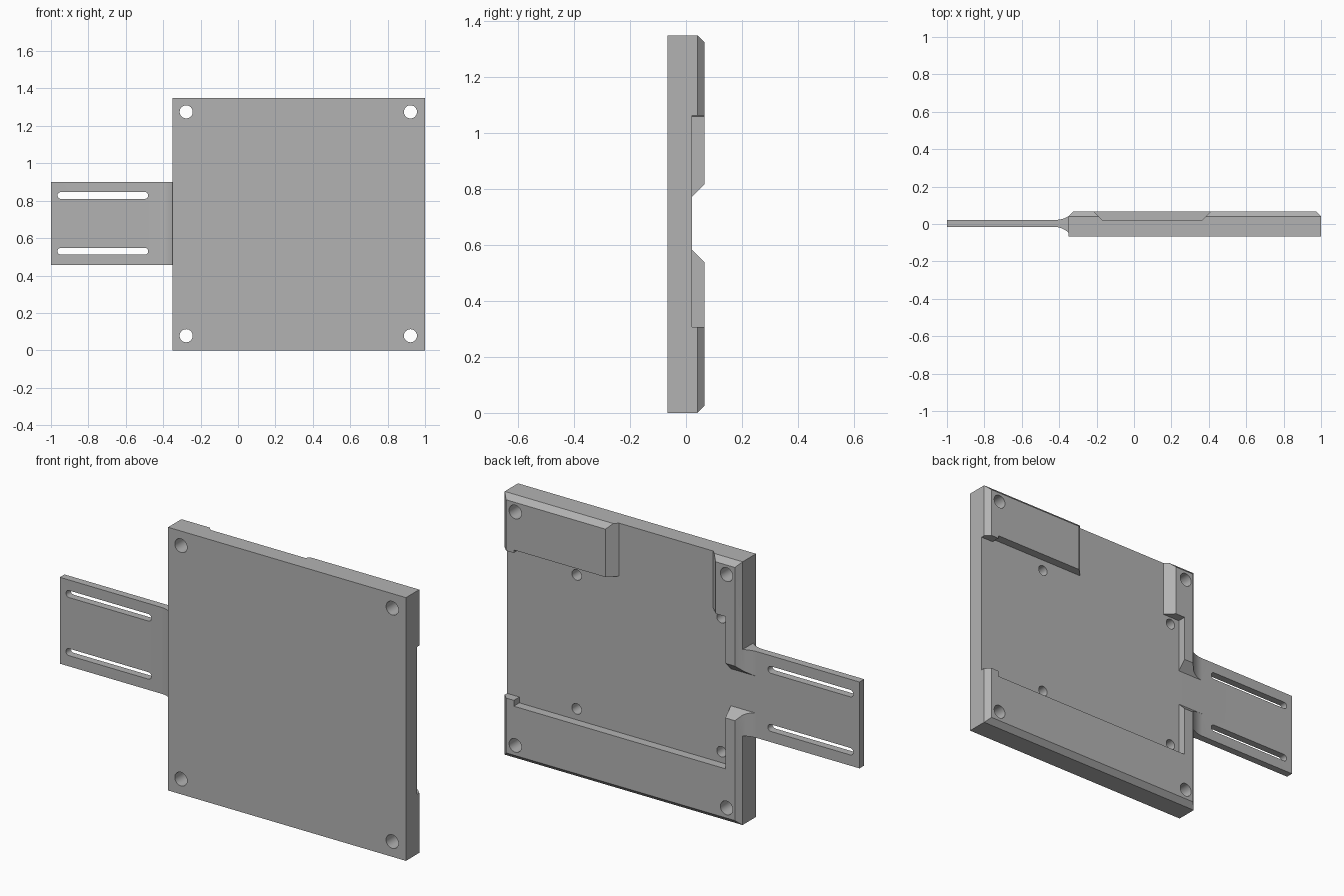
import bpy
import bmesh
import math
from mathutils import Vector

if "Cube" in bpy.data.objects:
    bpy.data.objects.remove(bpy.data.objects["Cube"], do_unlink=True)

grey = bpy.data.materials.new("plain_grey")
grey.use_nodes = True
grey.diffuse_color = (0.45, 0.45, 0.45, 1)
grey.node_tree.nodes["Principled BSDF"].inputs["Base Color"].default_value = (0.45, 0.45, 0.45, 1)

FRONT, FLOOR, BACK = -0.067, 0.022, 0.067
HEIGHT, LEFT, RIGHT = 1.35, -0.35, 1.0


def prism(name, outline, axis, start, end):
    """Extrude a 2D outline along x, y or z; the outline uses the other two axes in order."""
    bm = bmesh.new()
    verts = []
    for a, b in outline:
        co = [a, b]
        co.insert("xyz".index(axis), start)
        verts.append(bm.verts.new(co))
    face = bm.faces.new(verts)
    step = Vector()
    step["xyz".index(axis)] = end - start
    out = bmesh.ops.extrude_face_region(bm, geom=[face])
    moved = [g for g in out["geom"] if isinstance(g, bmesh.types.BMVert)]
    bmesh.ops.translate(bm, verts=moved, vec=step)
    bmesh.ops.recalc_face_normals(bm, faces=bm.faces[:])
    mesh = bpy.data.meshes.new(name)
    bm.to_mesh(mesh)
    bm.free()
    mesh.materials.append(grey)
    obj = bpy.data.objects.new(name, mesh)
    bpy.context.collection.objects.link(obj)
    return obj


def rect(a0, a1, b0, b1):
    return [(a0, b0), (a1, b0), (a1, b1), (a0, b1)]


def stadium(x0, x1, z, r, n=16):
    """Circle outline, stretched into a slot when x0 and x1 differ."""
    pts = []
    for x, first in ((x1, -math.pi / 2), (x0, math.pi / 2)):
        for i in range(n + (x0 != x1)):
            t = first + math.pi * i / n
            pts.append((x + r * math.cos(t), z + r * math.sin(t)))
    return pts


def combine(target, other, operation):
    mod = target.modifiers.new(operation.title(), "BOOLEAN")
    mod.operation, mod.object, mod.solver = operation, other, "EXACT"
    bpy.context.view_layer.objects.active = target
    bpy.ops.object.modifier_apply(modifier=mod.name)
    bpy.data.objects.remove(other, do_unlink=True)


def cut(outline, axis, start, end):
    combine(plate, prism("cutter", outline, axis, start, end), "DIFFERENCE")


# Square plate with chamfered back edges
plate = prism("mounting_plate", rect(LEFT, RIGHT, 0, HEIGHT), "y", FRONT, BACK)
bm = bmesh.new()
bm.from_mesh(plate.data)
rim = [e for e in bm.edges if all(v.co.y > 0 for v in e.verts)]
bmesh.ops.bevel(bm, geom=rim, offset=0.026, segments=1, affect="EDGES")
bm.to_mesh(plate.data)
bm.free()

# Side tab, flaring in a curve where it meets the plate
flare = [i / 6 for i in range(7)]
front_side = [(-0.42 + 0.07 * t, -0.016 - 0.03 * t ** 2) for t in flare]
back_side = [(-0.42 + 0.07 * t, FLOOR + 0.019 * t ** 2) for t in flare]
tab_outline = ([(-1, -0.016)] + front_side + [(-0.3, -0.046), (-0.3, 0.041)]
               + back_side[::-1] + [(-1, FLOOR)])
combine(plate, prism("side_tab", tab_outline, "z", 0.457, 0.9), "UNION")

# Recess in the back, open to the right side
cut(rect(-0.27, 0.93, 0.277, 1.058), "y", FLOOR, 0.1)
cut(rect(0.3, 0.93, 1.0, 1.078), "y", FLOOR, 0.1)
cut(rect(0.8, 1.1, 0.307, 1.063), "y", FLOOR, 0.1)

# Openings with sloped ends: top edge, then side tab
cut([(-0.17, FLOOR), (0.365, FLOOR), (0.443, 0.1), (-0.248, 0.1)], "z", 0.9, 1.5)
cut([(FLOOR, 0.583), (FLOOR, 0.773), (0.1, 0.851), (0.1, 0.505)], "x", -0.6, 0)

# Corner through holes and blind holes in the recess floor
for x in (-0.277, 0.922):
    for z in (0.078, 1.275):
        cut(stadium(x, x, z, 0.035), "y", -0.2, 0.2)
for x in (-0.217, 0.605):
    for z in (0.333, 1.02):
        cut(stadium(x, x, z, 0.027), "y", -0.04, 0.1)

# Long slots in the tab
for z in (0.53, 0.828):
    cut(stadium(-0.947, -0.498, z, 0.018), "y", -0.2, 0.2)

bpy.ops.object.select_all(action="DESELECT")
plate.select_set(True)
bpy.context.view_layer.objects.active = plate
bpy.ops.object.shade_smooth_by_angle(angle=math.radians(30))
